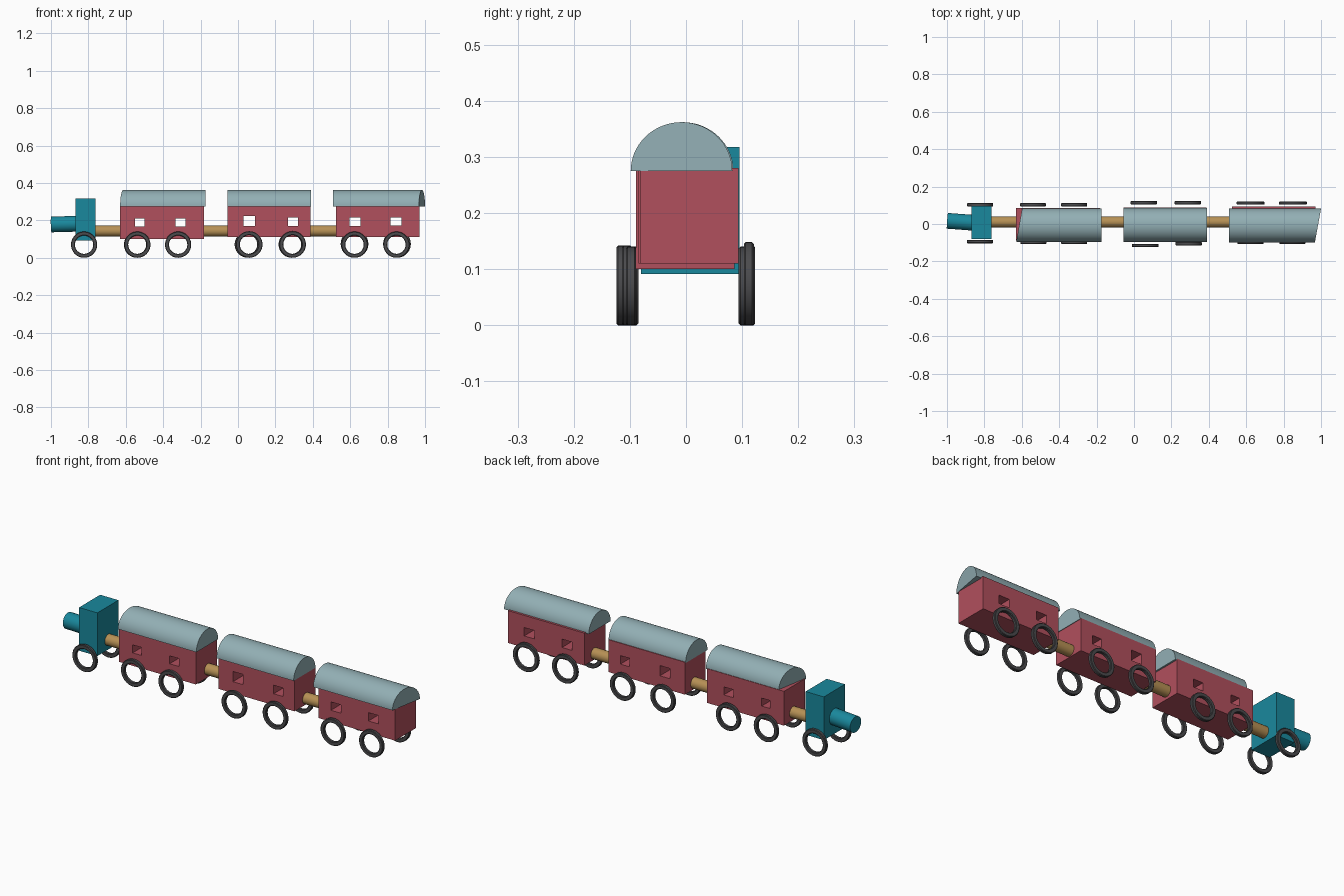
import bpy, bmesh, math
from mathutils import Vector

if "Cube" in bpy.data.objects:
    bpy.data.objects.remove(bpy.data.objects["Cube"])


def material(name, rgb):
    m = bpy.data.materials.new(name)
    m.diffuse_color = (*rgb, 1)
    m.use_nodes = True
    m.node_tree.nodes["Principled BSDF"].inputs["Base Color"].default_value = m.diffuse_color
    return m


TEAL = material("teal", (0.01, 0.25, 0.34))
RED = material("red", (0.44, 0.08, 0.11))
ROOF = material("pale_blue", (0.29, 0.43, 0.46))
WOOD = material("wood", (0.47, 0.28, 0.09))
RUBBER = material("dark_rubber", (0.07, 0.07, 0.075))


def finish(name, bm, mat, smooth=False):
    bmesh.ops.recalc_face_normals(bm, faces=bm.faces)
    me = bpy.data.meshes.new(name)
    bm.to_mesh(me)
    bm.free()
    ob = bpy.data.objects.new(name, me)
    bpy.context.collection.objects.link(ob)
    if mat:
        me.materials.append(mat)
    bpy.ops.object.select_all(action='DESELECT')
    ob.select_set(True)
    bpy.context.view_layer.objects.active = ob
    if smooth:
        bpy.ops.object.shade_smooth_by_angle(angle=math.radians(30))
    return ob


def box(name, x, y, z, mat):
    bm = bmesh.new()
    bmesh.ops.create_cube(bm, size=1)
    for v in bm.verts:
        v.co = Vector([(r[0] + r[1]) / 2 + c * (r[1] - r[0]) for c, r in zip(v.co, (x, y, z))])
    return finish(name, bm, mat)


def rod(name, a, b, radius, mat):
    a, b = Vector(a), Vector(b)
    bm = bmesh.new()
    bmesh.ops.create_cone(bm, cap_ends=True, segments=32, radius1=radius, radius2=radius, depth=(b - a).length)
    rot = (b - a).to_track_quat('Z', 'Y')
    for v in bm.verts:
        v.co = rot @ v.co + (a + b) / 2
    return finish(name, bm, mat, True)


def wheel(name, x, y, radius):
    # chamfered ring profile swept around the axle
    w, c, inner, n = 0.009, 0.003, radius - 0.021, 40
    prof = [(inner, -w + c), (inner + c, -w), (radius - c, -w), (radius, -w + c),
            (radius, w - c), (radius - c, w), (inner + c, w), (inner, w - c)]
    bm = bmesh.new()
    rings = []
    for i in range(n):
        t = 2 * math.pi * i / n
        rings.append([bm.verts.new((x + r * math.cos(t), y + d, radius + r * math.sin(t))) for r, d in prof])
    for i in range(n):
        p, q = rings[i], rings[(i + 1) % n]
        for j in range(8):
            k = (j + 1) % 8
            bm.faces.new((p[j], p[k], q[k], q[j]))
    return finish(name, bm, RUBBER, True)


def roof(name, left, right, yc):
    # half-round prism; left and right give x at the front and back edges
    r, n = 0.0905, 32
    bm = bmesh.new()
    ends = []
    for x_front, x_back in (left, right):
        ring = []
        for i in range(n + 1):
            t = math.pi * i / n
            f = (1 - math.cos(t)) / 2
            ring.append(bm.verts.new((x_front + (x_back - x_front) * f, yc - r * math.cos(t),
                                      0.275 + 0.087 * math.sin(t))))
        ends.append(ring)
        bm.faces.new(ring)
    for i in range(n + 1):
        j = (i + 1) % (n + 1)
        bm.faces.new((ends[0][i], ends[0][j], ends[1][j], ends[1][i]))
    return finish(name, bm, ROOF, True)


# engine
box("engine_cab", (-0.868, -0.762), (-0.08, 0.095), (0.091, 0.318), TEAL)
rod("engine_boiler", (-0.998, 0.017, 0.178), (-0.85, 0.006, 0.182), 0.042, TEAL)
wheel("engine_wheel_front", -0.823, -0.094, 0.07)
wheel("engine_wheel_back", -0.823, 0.103, 0.07)

# carriages: body extents, window openings, roof ends, wheels (x, y, radius)
carriages = [
    dict(x=(-0.63, -0.183), y=(-0.089, 0.086), z=(0.10, 0.28),
         windows=[(-0.55, -0.50, 0.168, 0.21), (-0.335, -0.28, 0.168, 0.21)],
         roof=((-0.63, -0.598), (-0.174, -0.174), -0.007),
         wheels=[(-0.538, -0.098, 0.07), (-0.32, -0.098, 0.07), (-0.54, 0.103, 0.07), (-0.32, 0.103, 0.07)]),
    dict(x=(-0.055, 0.388), y=(-0.085, 0.088), z=(0.11, 0.28),
         windows=[(0.03, 0.09, 0.17, 0.224), (0.267, 0.32, 0.17, 0.215)],
         roof=((-0.057, -0.057), (0.391, 0.391), -0.006),
         wheels=[(0.06, -0.115, 0.071), (0.292, -0.105, 0.071), (0.053, 0.114, 0.071), (0.288, 0.114, 0.071)]),
    dict(x=(0.525, 0.97), y=(-0.081, 0.094), z=(0.11, 0.28),
         windows=[(0.597, 0.655, 0.17, 0.214), (0.815, 0.875, 0.172, 0.216)],
         roof=((0.507, 0.507), (0.967, 1.0), -0.008),
         wheels=[(0.623, -0.098, 0.07), (0.847, -0.098, 0.07), (0.623, 0.112, 0.074), (0.85, 0.112, 0.074)]),
]
for i, c in enumerate(carriages, 1):
    body = box(f"carriage_{i}_body", c["x"], c["y"], c["z"], RED)
    # window openings cut straight through
    for x0, x1, z0, z1 in c["windows"]:
        cutter = box("window_cutter", (x0, x1), (-0.2, 0.2), (z0, z1), RED)
        cutter.hide_render = True
        mod = body.modifiers.new("window", 'BOOLEAN')
        mod.operation = 'DIFFERENCE'
        mod.solver = 'EXACT'
        mod.object = cutter
        bpy.context.view_layer.objects.active = body
        bpy.ops.object.modifier_apply(modifier=mod.name)
        bpy.data.objects.remove(cutter)
    roof(f"carriage_{i}_roof", *c["roof"])
    for k, (x, y, r) in enumerate(c["wheels"], 1):
        wheel(f"carriage_{i}_wheel_{k}", x, y, r)

# couplings between the vehicles
for i, (a, b) in enumerate([(-0.77, -0.62), (-0.193, -0.045), (0.378, 0.535)], 1):
    rod(f"coupling_{i}", (a, 0.011, 0.143), (b, 0.011, 0.143), 0.029, WOOD)
